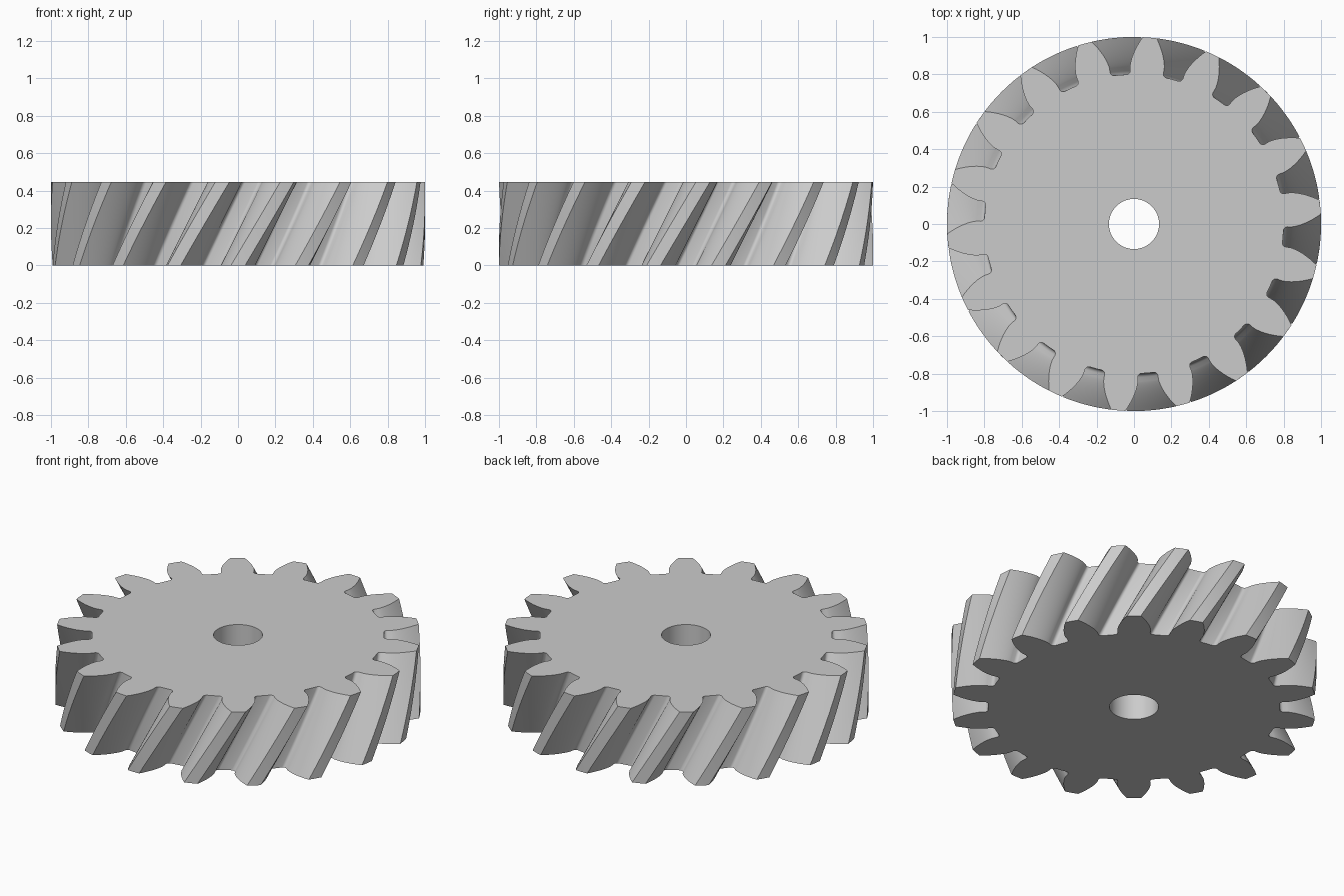
import bpy, bmesh
from math import pi, sin, cos, tan, acos, radians

cube = bpy.data.objects.get("Cube")
if cube:
    bpy.data.objects.remove(cube)

TEETH = 18
HEIGHT = 0.446
TIP_R, PITCH_R, BASE_R, ROOT_R = 1.0, 0.911, 0.842, 0.80
FILLET = 0.02
TWIST = radians(15.2)
START = radians(-10)
BORE_R = 0.134
LAYERS = 16
BORE_SIDES = 64

steel = bpy.data.materials.new("steel grey")
steel.use_nodes = True
grey = (0.6, 0.6, 0.6, 1)
steel.diffuse_color = grey
steel.node_tree.nodes["Principled BSDF"].inputs["Base Color"].default_value = grey


def involute(r):
    a = acos(min(1, BASE_R / r))
    return tan(a) - a


def tooth_half_angle(r):
    return pi / (2 * TEETH) + involute(PITCH_R) - involute(r)


def flank():
    """Radius and half angle from the root fillet out to the tip."""
    wall = tooth_half_angle(BASE_R)
    pts = []
    for i in range(6):
        t = pi / 2 * i / 5
        pts.append((ROOT_R + FILLET * (1 - cos(t)),
                    wall + FILLET / ROOT_R * (1 - sin(t))))
    for i in range(11):
        r = BASE_R + (TIP_R - BASE_R) * (i / 10) ** 1.5
        pts.append((r, tooth_half_angle(r)))
    return pts


def gear_outline():
    side = flank()
    outline = []
    for k in range(TEETH):
        mid = 2 * pi * k / TEETH
        outline.append((ROOT_R, mid - pi / TEETH))
        outline += [(r, mid - a) for r, a in side]
        outline.append((TIP_R, mid))
        outline += [(r, mid + a) for r, a in reversed(side)]
    return outline


def ring(bm, polar, z, turn):
    return [bm.verts.new((r * cos(a + turn), r * sin(a + turn), z)) for r, a in polar]


def skin(bm, low, high):
    n = len(low)
    for i in range(n):
        j = (i + 1) % n
        bm.faces.new((low[i], low[j], high[j], high[i]))


def loop_edges(bm, verts):
    return [bm.edges.get((v, verts[i - 1])) for i, v in enumerate(verts)]


bm = bmesh.new()

# Twisted toothed wall
outline = gear_outline()
rings = [ring(bm, outline, HEIGHT * i / LAYERS, START + TWIST * i / LAYERS)
         for i in range(LAYERS + 1)]
for low, high in zip(rings, rings[1:]):
    skin(bm, low, high)

# Centre bore
circle = [(BORE_R, 2 * pi * i / BORE_SIDES) for i in range(BORE_SIDES)]
bore = [ring(bm, circle, z, 0) for z in (0, HEIGHT)]
skin(bm, bore[1], bore[0])

# Flat end faces with the hole left open
for outer, inner in ((rings[0], bore[0]), (rings[-1], bore[1])):
    bmesh.ops.triangle_fill(bm, use_beauty=True,
                            edges=loop_edges(bm, outer) + loop_edges(bm, inner))
bmesh.ops.recalc_face_normals(bm, faces=bm.faces)

mesh = bpy.data.meshes.new("helical_gear")
bm.to_mesh(mesh)
bm.free()
mesh.materials.append(steel)
gear = bpy.data.objects.new("helical_gear", mesh)
bpy.context.collection.objects.link(gear)

bpy.ops.object.select_all(action="DESELECT")
gear.select_set(True)
bpy.context.view_layer.objects.active = gear
bpy.ops.object.shade_smooth_by_angle(angle=radians(30))
